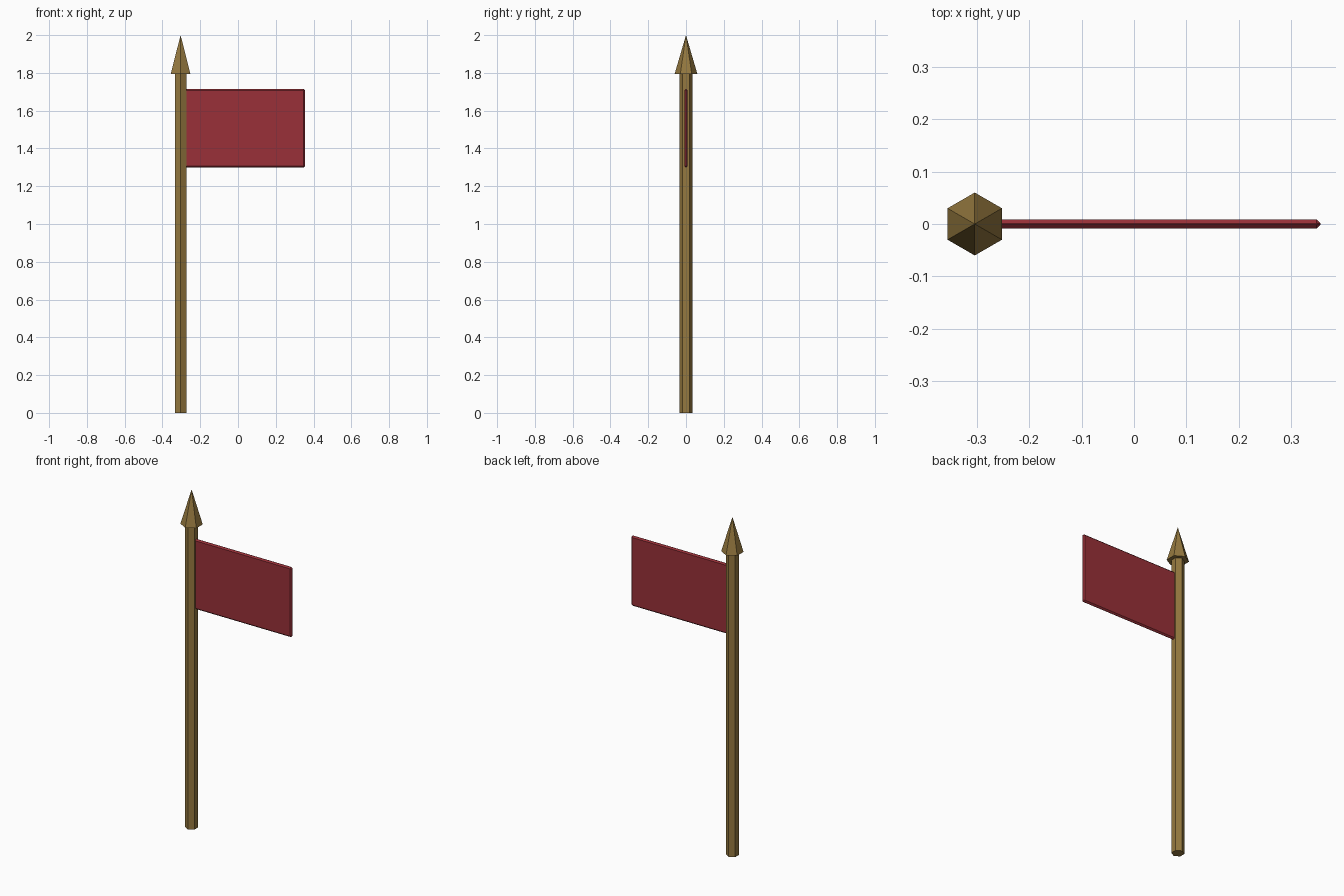
import bpy

if "Cube" in bpy.data.objects:
    bpy.data.objects.remove(bpy.data.objects["Cube"])

POLE_X = -0.304


def material(name, rgb):
    mat = bpy.data.materials.new(name)
    mat.diffuse_color = (*rgb, 1.0)
    mat.use_nodes = True
    mat.node_tree.nodes["Principled BSDF"].inputs["Base Color"].default_value = mat.diffuse_color
    return mat


def hex_cone(name, r_bottom, r_top, z0, z1, mat):
    bpy.ops.mesh.primitive_cone_add(vertices=6, radius1=r_bottom, radius2=r_top,
                                    depth=z1 - z0, location=(POLE_X, 0, (z0 + z1) / 2))
    obj = bpy.context.object
    obj.name = name
    obj.data.materials.append(mat)
    return obj


brass = material("brass", (0.30, 0.19, 0.05))
red = material("red_cloth", (0.32, 0.03, 0.04))

# Hexagonal pole and pointed finial
hex_cone("pole", 0.035, 0.035, 0.0, 1.8, brass)
hex_cone("finial", 0.06, 0.0, 1.795, 2.0, brass)

# Thin flag panel with chamfered edges, let into the pole
x0, x1, z0, z1 = -0.29, 0.356, 1.30, 1.715
bpy.ops.mesh.primitive_cube_add(size=1, location=((x0 + x1) / 2, 0, (z0 + z1) / 2))
flag = bpy.context.object
flag.name = "flag"
flag.scale = (x1 - x0, 0.018, z1 - z0)
bpy.ops.object.transform_apply(location=False, rotation=False, scale=True)
flag.data.materials.append(red)
bevel = flag.modifiers.new("chamfer", 'BEVEL')
bevel.width = 0.008
bevel.segments = 1
